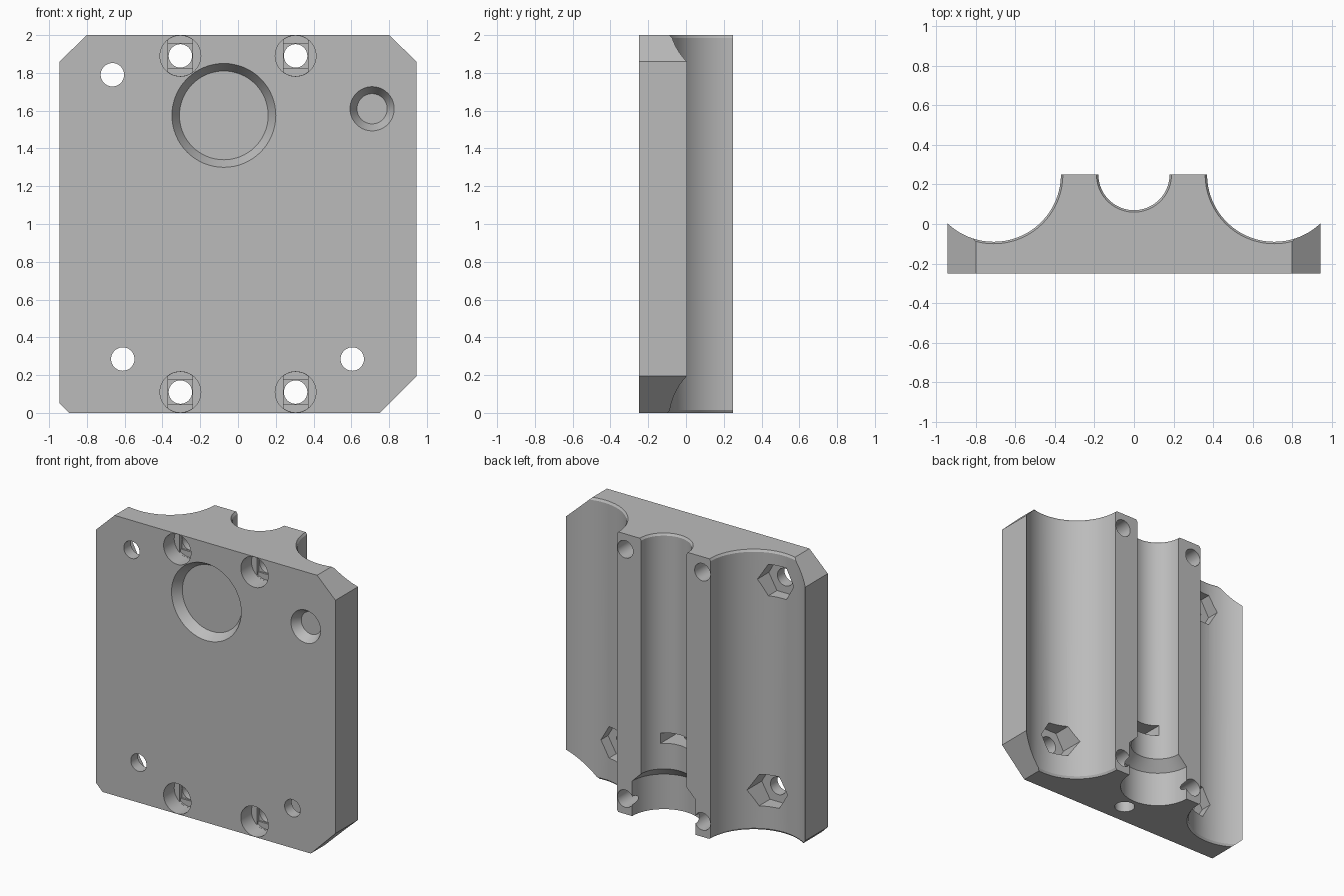
import bpy, bmesh, math
from mathutils import Matrix

if "Cube" in bpy.data.objects:
    bpy.data.objects.remove(bpy.data.objects["Cube"])

gray = bpy.data.materials.new("plain gray")
gray.use_nodes = True
gray.diffuse_color = (0.5, 0.5, 0.5, 1)
gray.node_tree.nodes["Principled BSDF"].inputs["Base Color"].default_value = (0.5, 0.5, 0.5, 1)

TO_Y = Matrix.Rotation(-math.pi / 2, 4, "X")   # local z -> +y


def make(name, bm, matrix=Matrix()):
    bmesh.ops.transform(bm, matrix=matrix, verts=bm.verts)
    bmesh.ops.recalc_face_normals(bm, faces=bm.faces)
    mesh = bpy.data.meshes.new(name)
    bm.to_mesh(mesh)
    bm.free()
    mesh.materials.append(gray)
    ob = bpy.data.objects.new(name, mesh)
    bpy.context.collection.objects.link(ob)
    return ob


def lathe(name, profile, matrix, sides=48):
    """Solid of stacked rings given as (radius, height)."""
    bm = bmesh.new()
    rings = []
    for r, h in profile:
        angles = [2 * math.pi * i / sides for i in range(sides)]
        rings.append([bm.verts.new((r * math.cos(a), r * math.sin(a), h)) for a in angles])
    for low, high in zip(rings, rings[1:]):
        for i in range(sides):
            j = (i + 1) % sides
            bm.faces.new((low[i], low[j], high[j], high[i]))
    bm.faces.new(rings[0])
    bm.faces.new(rings[-1])
    return make(name, bm, matrix)


def box(name, center, size):
    bm = bmesh.new()
    bmesh.ops.create_cube(bm, size=1)
    return make(name, bm, Matrix.Translation(center) @ Matrix.Diagonal((*size, 1)))


def apply_boolean(target, cutter, operation="DIFFERENCE"):
    mod = target.modifiers.new("cut", "BOOLEAN")
    mod.operation = operation
    mod.solver = "EXACT"
    mod.object = cutter
    bpy.context.view_layer.objects.active = target
    bpy.ops.object.modifier_apply(modifier=mod.name)
    bpy.data.objects.remove(cutter)


def along_y(x, z):
    return Matrix.Translation((x, 0, z)) @ TO_Y


# Plate with clipped corners
bm = bmesh.new()
outline = [(-0.895, 0), (0.75, 0), (0.945, 0.195), (0.945, 1.86),
           (0.80, 2), (-0.80, 2), (-0.945, 1.86), (-0.945, 0.05)]
face = bm.faces.new([bm.verts.new((x, -0.25, z)) for x, z in outline])
extruded = bmesh.ops.extrude_face_region(bm, geom=[face])["geom"]
bmesh.ops.translate(bm, vec=(0, 0.5, 0),
                    verts=[v for v in extruded if isinstance(v, bmesh.types.BMVert)])
body = make("carriage_body", bm)

# Side troughs with flared ends
for x in (-0.71, 0.71):
    apply_boolean(body, lathe("trough", [
        (0.35, -0.1), (0.35, 0), (0.34, 0.015), (0.34, 1.985), (0.35, 2), (0.35, 2.1)],
        Matrix.Translation((x, 0.25, 0)), 96))

# Middle trough with a wider bore at the bottom
apply_boolean(body, lathe("middle_trough", [
    (0.25, -0.1), (0.25, 0.25), (0.18, 0.32), (0.18, 1.985), (0.19, 2), (0.19, 2.1)],
    Matrix.Translation((0, 0.25, 0)), 96))

# Upright screw hole and its nut slot
apply_boolean(body, lathe("upright_hole", [(0.067, -0.1), (0.067, 0.62)],
                          Matrix.Translation((0, -0.097, 0))))
apply_boolean(body, box("nut_slot", (0, -0.01, 0.54), (0.24, 0.40, 0.075)))

# Four clamp holes: counterbore, bridged steps, through hole
for x in (-0.305, 0.305):
    for z in (0.11, 1.89):
        apply_boolean(body, lathe("counterbore", [(0.108, -0.3), (0.108, -0.13)], along_y(x, z)))
        slot = lathe("slot_step", [(0.107, -0.2), (0.107, -0.118)], along_y(x, z))
        apply_boolean(slot, box("slot_limit", (x, -0.15, z), (0.13, 0.2, 0.4)), "INTERSECT")
        apply_boolean(body, slot)
        apply_boolean(body, box("square_step", (x, -0.155, z), (0.13, 0.1, 0.13)))
        apply_boolean(body, lathe("clamp_hole", [(0.062, -0.2), (0.062, 0.3)], along_y(x, z)))

# Three mounting holes with hexagonal nut pockets behind
for x, z in ((-0.665, 1.79), (-0.61, 0.285), (0.605, 0.285)):
    apply_boolean(body, lathe("mount_hole", [(0.062, -0.3), (0.062, 0.3)], along_y(x, z)))
    apply_boolean(body, lathe("nut_pocket", [(0.13, -0.17), (0.13, 0.1)], along_y(x, z), 6))

# Tapered blind recesses in the front
for x, z, wide, narrow in ((-0.075, 1.575, 0.275, 0.235), (0.71, 1.61, 0.117, 0.08)):
    apply_boolean(body, lathe("recess", [(wide, -0.3), (wide, -0.25), (narrow, -0.185)],
                              along_y(x, z), 64))

bpy.ops.object.select_all(action="DESELECT")
body.select_set(True)
bpy.context.view_layer.objects.active = body
bpy.ops.object.shade_smooth_by_angle(angle=math.radians(25))
